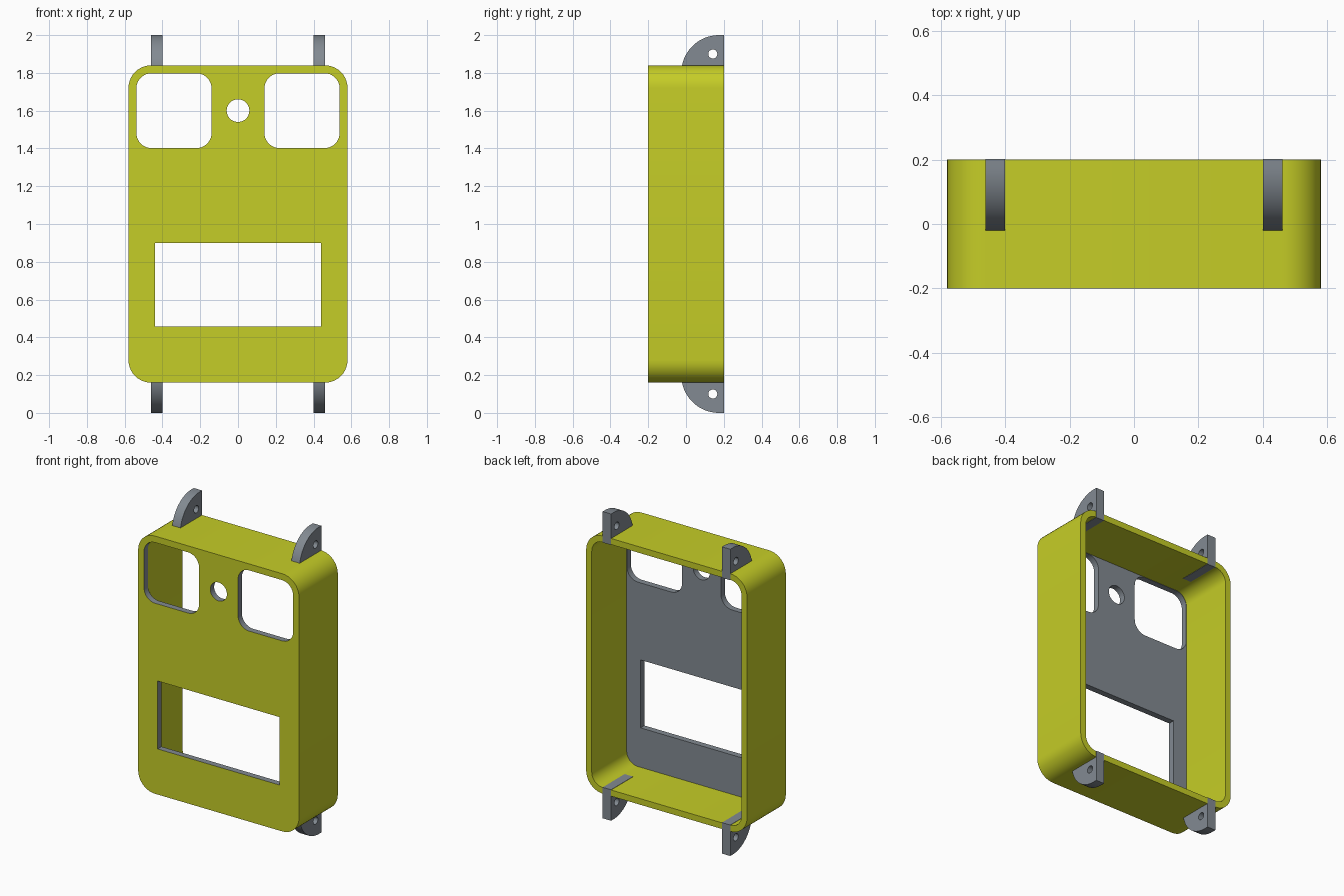
import bpy, bmesh, math
from mathutils import Vector

if "Cube" in bpy.data.objects:
    bpy.data.objects.remove(bpy.data.objects["Cube"])


def material(name, rgb):
    m = bpy.data.materials.new(name)
    m.diffuse_color = (*rgb, 1)
    m.use_nodes = True
    m.node_tree.nodes["Principled BSDF"].inputs["Base Color"].default_value = m.diffuse_color
    return m


YELLOW = material("yellow_green", (0.56, 0.61, 0.02))
GREY = material("slate_grey", (0.225, 0.255, 0.287))


def arc(cx, cz, r, a0, a1, n):
    return [(cx + r * math.cos(math.radians(a0 + (a1 - a0) * i / n)),
             cz + r * math.sin(math.radians(a0 + (a1 - a0) * i / n))) for i in range(n + 1)]


def circle(cx, cz, r, n):
    return arc(cx, cz, r, 0, 360, n)[:-1]


def rounded_rect(x0, x1, z0, z1, r, n=10):
    corners = [(x1 - r, z1 - r), (x0 + r, z1 - r), (x0 + r, z0 + r), (x1 - r, z0 + r)]
    pts = []
    for i, (cx, cz) in enumerate(corners):
        pts += arc(cx, cz, r, 90 * i, 90 * i + 90, n)
    return pts


class Shell:
    """Closed solid made of outline rings, flat fills and side strips."""

    def __init__(self, place):
        self.bm, self.place = bmesh.new(), place

    def ring(self, pts, depth):
        return [self.bm.verts.new(self.place(u, v, depth)) for u, v in pts]

    def strip(self, a, b, mat=0):
        for i in range(len(a)):
            j = (i + 1) % len(a)
            self.bm.faces.new((a[i], a[j], b[j], b[i])).material_index = mat

    def fill(self, rings, normal, mat=0):
        edges = []
        for r in rings:
            for i in range(len(r)):
                pair = (r[i], r[(i + 1) % len(r)])
                edges.append(self.bm.edges.get(pair) or self.bm.edges.new(pair))
        out = bmesh.ops.triangle_fill(self.bm, use_beauty=True, use_dissolve=False,
                                      edges=edges, normal=Vector(normal))
        for g in out["geom"]:
            if isinstance(g, bmesh.types.BMFace):
                g.material_index = mat

    def finish(self, name, mats):
        bmesh.ops.recalc_face_normals(self.bm, faces=self.bm.faces[:])
        me = bpy.data.meshes.new(name)
        self.bm.to_mesh(me)
        self.bm.free()
        for m in mats:
            me.materials.append(m)
        ob = bpy.data.objects.new(name, me)
        bpy.context.collection.objects.link(ob)
        bpy.ops.object.select_all(action='DESELECT')
        ob.select_set(True)
        bpy.context.view_layer.objects.active = ob
        bpy.ops.object.shade_smooth_by_angle(angle=math.radians(30))


# Case: open-backed box with a front panel pierced by four openings
FRONT, PANEL, BACK = -0.2, -0.16, 0.2
outer = rounded_rect(-0.58, 0.58, 0.16, 1.84, 0.12)
inner = rounded_rect(-0.54, 0.54, 0.20, 1.80, 0.08)
openings = [
    rounded_rect(0.14, 0.538, 1.402, 1.798, 0.08),
    rounded_rect(-0.538, -0.14, 1.402, 1.798, 0.08),
    circle(0, 1.6, 0.06, 40),
    [(-0.44, 0.457), (0.44, 0.457), (0.44, 0.9), (-0.44, 0.9)],
]
case = Shell(lambda u, v, d: (u, d, v))
outer_front, outer_back = case.ring(outer, FRONT), case.ring(outer, BACK)
inner_panel, inner_back = case.ring(inner, PANEL), case.ring(inner, BACK)
holes_front = [case.ring(o, FRONT) for o in openings]
holes_back = [case.ring(o, PANEL) for o in openings]
case.strip(outer_front, outer_back)
case.strip(inner_panel, inner_back)
case.strip(outer_back, inner_back)
for a, b in zip(holes_front, holes_back):
    case.strip(a, b, 1)
case.fill([outer_front] + holes_front, (0, -1, 0))
case.fill([inner_panel] + holes_back, (0, 1, 0), 1)
case.finish("case", [YELLOW, GREY])

# Mounting tabs: quarter-round lugs with a screw hole, through the wall
profile = [(0.201, 1.798), (0.201, 2.0)] + arc(0.175, 1.80, 0.2, 90, 180, 20) + [(-0.025, 1.798)]
screw_hole = circle(0.142, 1.90, 0.024, 20)
for side, sx in (("right", 1), ("left", -1)):
    for level, top in (("top", True), ("bottom", False)):
        tab = Shell(lambda u, v, d: (sx * d, u, v if top else 2 - v))
        caps = [[tab.ring(profile, d), tab.ring(screw_hole, d)] for d in (0.40, 0.46)]
        for a, b in zip(*caps):
            tab.strip(a, b)
        for rings, n in zip(caps, (-1, 1)):
            tab.fill(rings, (n * sx, 0, 0))
        tab.finish(f"mounting_tab_{level}_{side}", [GREY])
